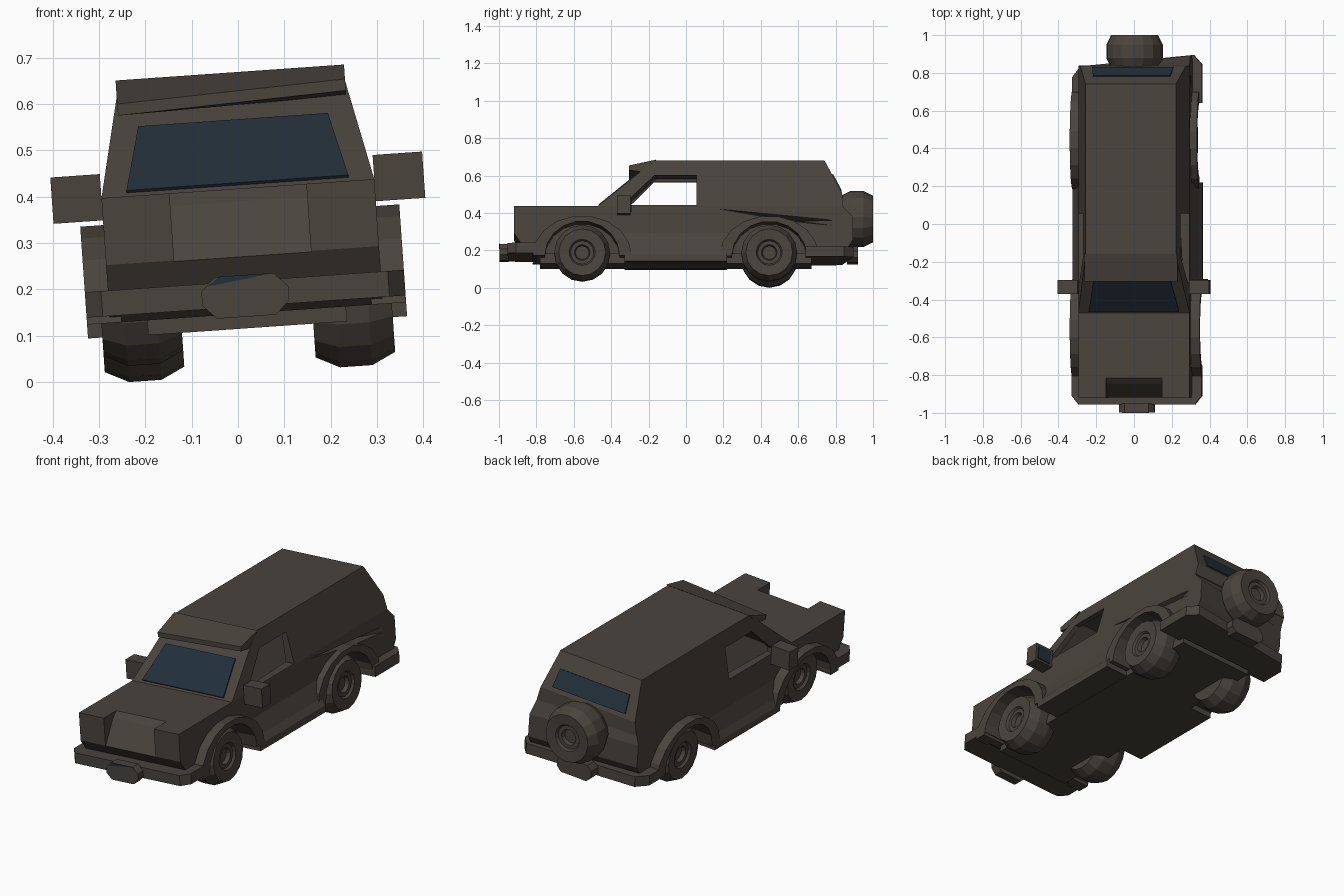
import bpy, bmesh, math
from mathutils import Matrix, Vector

if "Cube" in bpy.data.objects:
    bpy.data.objects.remove(bpy.data.objects["Cube"])


def material(name, rgb):
    m = bpy.data.materials.new(name)
    m.use_nodes = True
    m.diffuse_color = (*rgb, 1)
    m.node_tree.nodes["Principled BSDF"].inputs["Base Color"].default_value = (*rgb, 1)
    return m


PAINT = material("brown grey paint", (.068, .057, .046))
GLASS = material("dark blue glass", (.016, .029, .042))
parts = []
BELT, ROOF = .42, .668


def finish(name, bm, mat=PAINT):
    bmesh.ops.recalc_face_normals(bm, faces=bm.faces)
    me = bpy.data.meshes.new(name)
    bm.to_mesh(me)
    bm.free()
    me.materials.append(mat)
    ob = bpy.data.objects.new(name, me)
    bpy.context.collection.objects.link(ob)
    parts.append(ob)
    return ob


def prism(name, pts, axis, a, b, mat=PAINT, adjust=None):
    """Extrude a 2D outline along an axis from a to b."""
    place = {"X": lambda u, v, t: (t, u, v),
             "Y": lambda u, v, t: (u, t, v),
             "Z": lambda u, v, t: (u, v, t)}[axis]
    bm = bmesh.new()
    ends = [[bm.verts.new(place(u, v, t)) for u, v in pts] for t in (a, b)]
    for ring in ends:
        bm.faces.new(ring)
    n = len(pts)
    for i in range(n):
        j = (i + 1) % n
        bm.faces.new((ends[0][i], ends[0][j], ends[1][j], ends[1][i]))
    for v in bm.verts:
        if adjust:
            adjust(v.co)
    return finish(name, bm, mat)


def rect(u0, u1, v0, v1):
    return [(u0, v0), (u1, v0), (u1, v1), (u0, v1)]


def octagon(w, h, c, z):
    half = [(w, h - c), (w - c, h), (c - w, h), (-w, h - c)]
    return [(x, z + y) for x, y in half + [(-x, -y) for x, y in half]]


def hull(name, pts):
    bm = bmesh.new()
    for p in pts:
        bm.verts.new(p)
    bmesh.ops.convex_hull(bm, input=bm.verts)
    return finish(name, bm)


def cut(ob, cutters):
    for c in cutters:
        c.hide_render = True
        mod = ob.modifiers.new("cut", "BOOLEAN")
        mod.operation = "DIFFERENCE"
        mod.solver = "EXACT"
        mod.object = c
        bpy.context.view_layer.objects.active = ob
        bpy.ops.object.modifier_apply(modifier=mod.name)


def taper(co):
    if co.z > BELT:
        co.x *= 1 - .187 * (co.z - BELT) / (ROOF - BELT)


def skew_rear(co):
    if co.y > .8 and co.z < .4:
        co.y += .13 * co.x


def arc(cy, ry, rz, n=9):
    return [(cy + ry * math.cos(math.pi * i / n), .15 + rz * math.sin(math.pi * i / n))
            for i in range(n + 1)]


AXLES = {"front": -.555, "rear": .445}

# Body: lower tub and tapered cabin
tub = prism("lower_body", [(-.92, BELT), (-.92, .275), (-.87, .2), (-.8, .15), (.8, .15),
                           (.855, .24), (.855, .36), (.835, BELT)],
            "X", -.295, .295, adjust=skew_rear)
cabin = prism("cabin", [(-.47, BELT), (-.17, ROOF), (.74, ROOF), (.835, .49), (.838, BELT)],
              "X", -.295, .295, adjust=taper)

# Cutters: open side windows, interior, grille recess, wheel arches, side dent
window = prism("window_cutter", [(-.31, .425), (-.31, .45), (-.17, .585), (.055, .585), (.055, .425)],
               "X", -.5, .5)
inside = prism("interior_cutter", [(-.33, .2), (.2, .2), (.2, .6), (-.16, .6), (-.33, .45)],
               "X", -.265, .265, adjust=taper)
recess = prism("recess_cutter", [(-.81, .425), (-.845, .392), (-.919, .272), (-.95, .272), (-.95, .425)],
               "X", -.148, .148)
dent = hull("dent_cutter", [(.3, .13, .41), (.32, .88, .345), (.32, .88, .3),
                            (.25, .62, .34), (.32, .5, .34)])
arches = [prism("arch_cutter", arc(cy, .2, .185) + [(cy - .2, .1), (cy + .2, .1)],
                "X", s * .13, s * .5) for cy in AXLES.values() for s in (1, -1)]
cut(tub, [inside, recess, dent] + arches)
cut(cabin, [window, inside])
for c in [window, inside, recess, dent] + arches:
    parts.remove(c)
    bpy.data.objects.remove(c)

# Sun visor over the windscreen, drooping on one side
def droop(co):
    if co.y < -.25:
        co.z += .04 * co.x
prism("sun_visor", [(-.16, .671), (-.305, .63), (-.305, .605), (-.23, .605)],
      "X", -.247, .247, adjust=droop)


# Glass plates laid on the sloping ends of the cabin
def pane(name, low, high, w_low, w_high, v0, v1):
    low, high = Vector((0, *low)), Vector((0, *high))
    a, b = low.lerp(high, v0), low.lerp(high, v1)
    n = Vector((1, 0, 0)).cross(high - low).normalized()
    n *= .007 if n.z > 0 else -.007
    hull(name, [p + Vector((s * w, 0, 0)) + off for p, w in ((a, w_low), (b, w_high))
                for s in (1, -1) for off in (n, n * -.3)]).data.materials[0] = GLASS


pane("windscreen", (-.47, BELT), (-.17, ROOF), .24, .205, .03, .58)
pane("rear_window", (.835, .49), (.74, ROOF), .215, .205, .1, .58)

# Bumpers, chassis and flat underside
prism("front_bumper", [(-.345, -.75), (-.345, -.91), (-.31, -.955), (.31, -.955), (.345, -.91), (.345, -.75)],
      "Z", .165, .22)
prism("rear_bumper", [(-.345, .64), (-.345, .81), (-.3, .865), (.3, .865), (.345, .81), (.345, .64)],
      "Z", .145, .2, adjust=lambda co: setattr(co, "y", co.y + (.1 * co.x if co.y > .7 else 0)))
prism("chassis", rect(-.215, .215, -.78, .67), "Z", .118, .17)
prism("front_winch", octagon(.094, .045, .03, .188), "Y", -.998, -.95)
prism("winch_glass", [(-.078, .214), (-.055, .233), (.066, .233)], "Y", -1, -.996, GLASS)
prism("rear_hitch", octagon(.1, .043, .025, .175), "Y", .86, .92)


# Wheels: faceted barrel tyres with recessed hubs
def wheel(name, centre, direction):
    profile = [(0, .05), (.036, .05), (.042, .07), (.062, .07), (.07, .082),
               (.125, .086), (.15, .035), (.15, -.035), (.125, -.086), (0, -.086)]
    bm = bmesh.new()
    vs = [bm.verts.new((r, 0, w)) for r, w in profile]
    es = [bm.edges.new(p) for p in zip(vs, vs[1:])]
    bmesh.ops.spin(bm, geom=vs + es, cent=(0, 0, 0), axis=(0, 0, 1),
                   angle=math.tau, steps=16, use_duplicate=False)
    bmesh.ops.remove_doubles(bm, verts=bm.verts, dist=.0005)
    turn = Vector((0, 0, 1)).rotation_difference(Vector(direction)).to_matrix().to_4x4()
    bmesh.ops.transform(bm, matrix=Matrix.Translation(centre) @ turn, verts=bm.verts)
    return finish(name, bm)


wheel("spare_wheel", (0, .914, .37), (0, 1, 0))
for s, side in ((1, "left"), (-1, "right")):
    for end, cy in AXLES.items():
        lifted = side == "right" and end == "front"
        wheel(f"{end}_{side}_wheel", (s * .228, cy, .205 if lifted else .17), (s, 0, 0))
        # Wheel arch flare, pushed in where the side is dented
        width = .33 if (side, end) == ("left", "rear") else .345
        prism(f"{end}_{side}_flare", arc(cy, .265, .215) + arc(cy, .2, .185)[::-1],
              "X", s * .27, s * width)
    # Sill between the arches
    prism(f"{side}_sill", [(s * x, z) for x, z in
                           ((.2, .12), (.345, .12), (.345, .155), (.325, .19), (.293, .28), (.27, .28))],
          "Y", -.33, .22)
    # Door mirrors
    prism(f"{side}_mirror", rect(s * .295, s * .402, .372, .472), "Y", -.37, -.297)
prism("left_mirror_glass", rect(.31, .39, .385, .46), "Y", -.299, -.292, GLASS)

# Lean the whole vehicle to one side and rest it on the ground
lean = Matrix.Translation((.029, 0, 0)) @ Matrix.Rotation(math.radians(-4), 4, "Y")
for ob in parts:
    ob.data.transform(lean)
ground = min(v.co.z for ob in parts for v in ob.data.vertices)
for ob in parts:
    ob.data.transform(Matrix.Translation((0, 0, -ground)))
